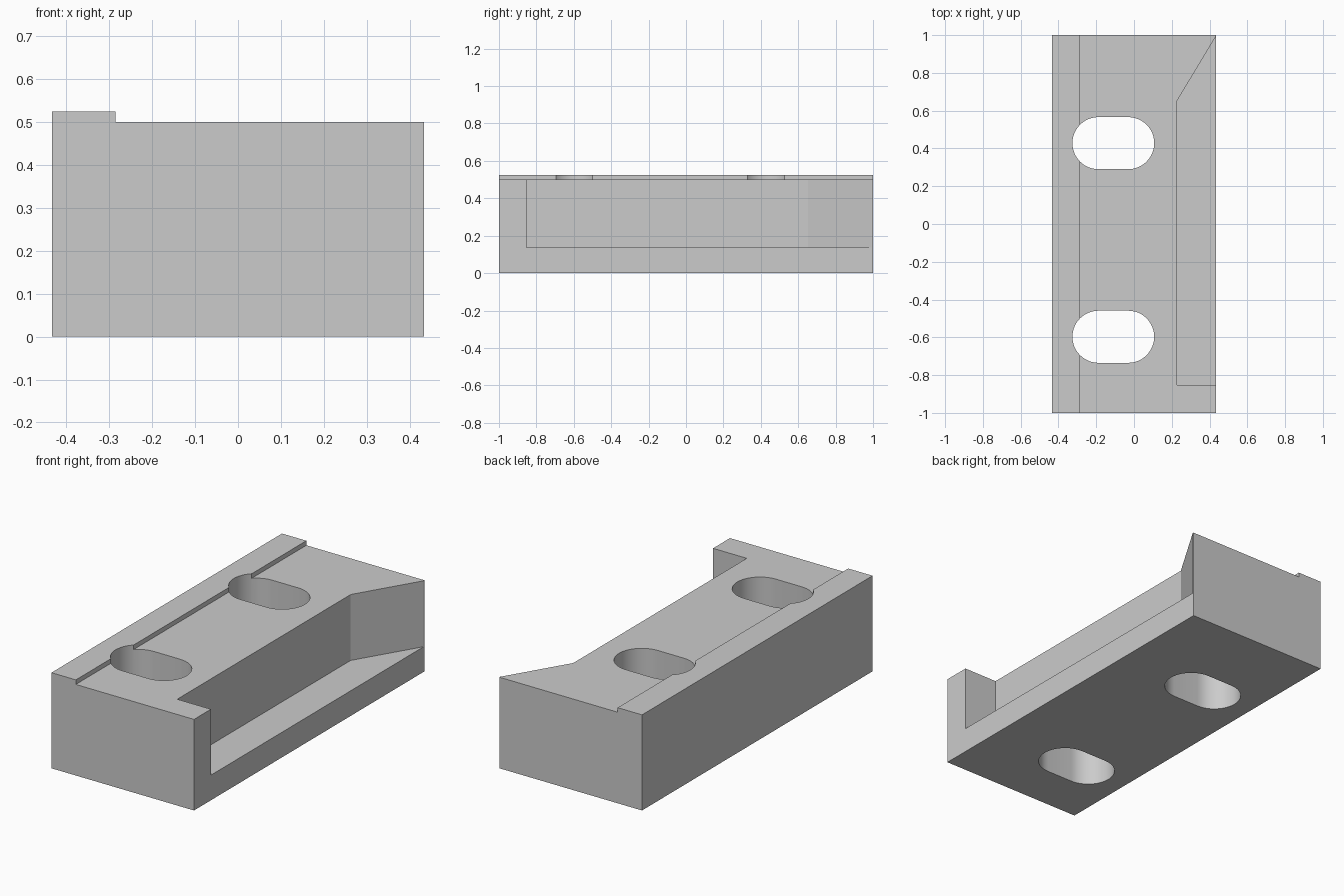
import bpy
import bmesh
import math

cube = bpy.data.objects.get("Cube")
if cube:
    bpy.data.objects.remove(cube, do_unlink=True)

grey = bpy.data.materials.new("plain_grey")
grey.use_nodes = True
colour = (0.6, 0.6, 0.6, 1)
grey.diffuse_color = colour
grey.node_tree.nodes["Principled BSDF"].inputs["Base Color"].default_value = colour


def prism(name, outline, axis, start, end):
    """Extrude a closed outline along z (outline in x, y) or y (outline in x, z)."""
    place = {"z": lambda a, b: (a, b, start), "y": lambda a, b: (a, start, b)}[axis]
    shift = (0, 0, end - start) if axis == "z" else (0, end - start, 0)
    bm = bmesh.new()
    face = bm.faces.new([bm.verts.new(place(a, b)) for a, b in outline])
    grown = bmesh.ops.extrude_face_region(bm, geom=[face])["geom"]
    bmesh.ops.translate(bm, vec=shift, verts=[v for v in grown if isinstance(v, bmesh.types.BMVert)])
    bmesh.ops.recalc_face_normals(bm, faces=bm.faces)
    mesh = bpy.data.meshes.new(name)
    bm.to_mesh(mesh)
    bm.free()
    mesh.materials.append(grey)
    obj = bpy.data.objects.new(name, mesh)
    bpy.context.collection.objects.link(obj)
    return obj


def slot_outline(x_low, x_high, y, radius, steps=24):
    """Stadium shape with half-round ends along x."""
    points = []
    for centre, first in ((x_high - radius, -math.pi / 2), (x_low + radius, math.pi / 2)):
        for i in range(steps + 1):
            a = first + math.pi * i / steps
            points.append((centre + radius * math.cos(a), y + radius * math.sin(a)))
    return points


HALF = 0.433
TOP = 0.5
RIDGE_TOP = 0.525
RIDGE_X = -0.285

# Block with the raised ridge along its right edge
block = prism("mounting_block", [(-HALF, 0), (HALF, 0), (HALF, TOP), (RIDGE_X, TOP),
                                 (RIDGE_X, RIDGE_TOP), (-HALF, RIDGE_TOP)], "y", -1, 1)

# Side pocket with one slanted end
cutters = [prism("pocket_cutter", [(0.228, -0.853), (0.6, -0.853), (0.6, 0.993),
                                   (HALF, 0.993), (0.228, 0.652)], "z", 0.138, 0.8)]

# Two through slots
for y in (0.428, -0.597):
    cutters.append(prism("slot_cutter", slot_outline(-0.326, 0.107, y, 0.138), "z", -0.2, 0.8))

for cutter in cutters:
    cut = block.modifiers.new(cutter.name, "BOOLEAN")
    cut.operation = "DIFFERENCE"
    cut.solver = "EXACT"
    cut.object = cutter

# Bake the cuts, then drop the cutters
bpy.context.view_layer.update()
result = bpy.data.meshes.new_from_object(block.evaluated_get(bpy.context.evaluated_depsgraph_get()))
block.modifiers.clear()
block.data = result
for cutter in cutters:
    bpy.data.objects.remove(cutter, do_unlink=True)

# Smooth the slot walls, keep edges sharp
bpy.ops.object.select_all(action="DESELECT")
block.select_set(True)
bpy.context.view_layer.objects.active = block
bpy.ops.object.shade_smooth_by_angle(angle=math.radians(25))
